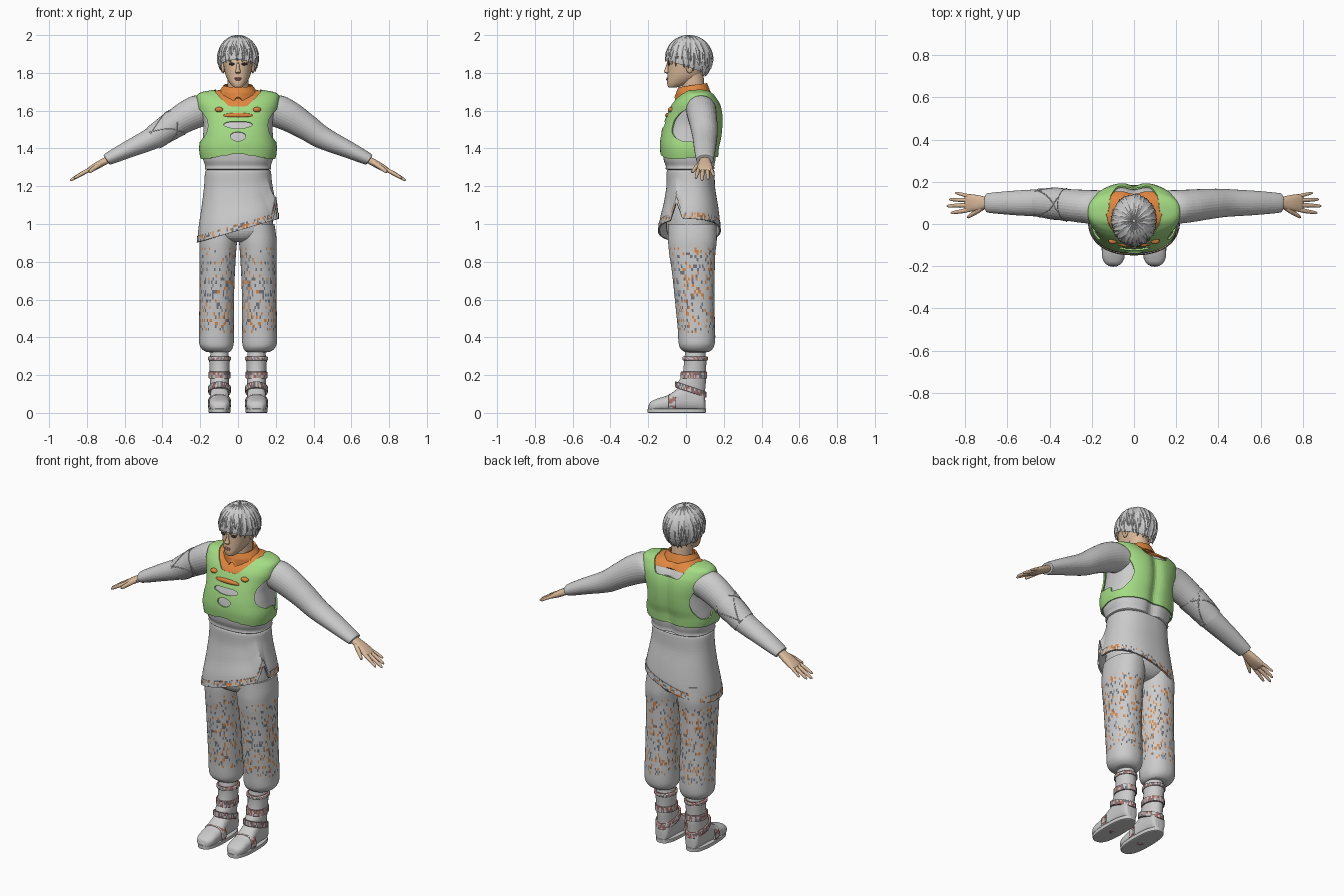
import bpy, bmesh, math, random
from mathutils import Vector as V

if "Cube" in bpy.data.objects:
    bpy.data.objects.remove(bpy.data.objects["Cube"])

random.seed(4)
X, Y, Z = V((1, 0, 0)), V((0, 1, 0)), V((0, 0, 1))


def material(name, *rgb):
    m = bpy.data.materials.new(name)
    m.diffuse_color = (*rgb, 1)
    m.use_nodes = True
    m.node_tree.nodes["Principled BSDF"].inputs["Base Color"].default_value = m.diffuse_color
    return m


SKIN = material("skin", .72, .50, .33)
GREEN = material("green", .37, .72, .23)
ORANGE = material("orange", .75, .24, .05)
SLATE = material("slate", .16, .18, .22)
RED = material("red_brown", .38, .15, .13)
DARK = material("dark", .03, .03, .03)
LIP = material("lip", .58, .30, .24)


def finish(name, bm, mat=None, mirror=False, solid=0):
    me = bpy.data.meshes.new(name)
    bm.to_mesh(me)
    bm.free()
    ob = bpy.data.objects.new(name, me)
    bpy.context.collection.objects.link(ob)
    if mat:
        me.materials.append(mat)
    if solid:
        s = ob.modifiers.new("thickness", 'SOLIDIFY')
        s.thickness, s.offset = solid, 0
    if mirror:
        ob.modifiers.new("mirror", 'MIRROR')
    return ob


def spline(keys, sub):
    """Monotone cubic interpolation of key tuples."""
    d = [[b - a for a, b in zip(p, q)] for p, q in zip(keys, keys[1:])]

    def slope(i, c):
        if i == 0 or i == len(d):
            return d[min(i, len(d) - 1)][c]
        a, b = d[i - 1][c], d[i][c]
        return 0 if a * b <= 0 else math.copysign(min(abs(a + b) / 2, 3 * min(abs(a), abs(b))), a)
    out = []
    for i in range(len(d)):
        for s in range(sub):
            t = s / sub
            h = t * t * (3 - 2 * t)
            out.append([keys[i][c] + h * d[i][c] + (t**3 - 2 * t * t + t) * slope(i, c)
                        + (t**3 - t * t) * slope(i + 1, c) for c in range(len(keys[0]))])
    return out + [list(keys[-1])]


def tube(name, keys, u=X, v=Y, e=2, seg=32, sub=4, mat=None, caps=True, deform=None, mirror=False, solid=0):
    """Loft of superellipse sections; key = (x, y, z, radius along u, radius along v)."""
    bm = bmesh.new()
    rings = []
    for x, y, z, ra, rb in spline(keys, sub):
        ring = []
        for j in range(seg):
            a = math.tau * j / seg
            c, s = math.cos(a), math.sin(a)
            p = V((x, y, z)) + u * (ra * math.copysign(abs(c)**(2 / e), c)) \
                + v * (rb * math.copysign(abs(s)**(2 / e), s))
            ring.append(bm.verts.new(deform(p) if deform else p))
        rings.append(ring)
    for r, q in zip(rings, rings[1:]):
        for j in range(seg):
            k = (j + 1) % seg
            bm.faces.new((r[j], r[k], q[k], q[j]))
    if caps:
        bm.faces.new(rings[0])
        bm.faces.new(rings[-1])
    bmesh.ops.recalc_face_normals(bm, faces=bm.faces)
    return finish(name, bm, mat, mirror, solid)


def upright(*secs, grow=0):
    """Sections (z, x centre, x radius, front y, back y) as tube keys."""
    return [(x, (f + b) / 2, z, r + grow, (b - f) / 2 + grow) for z, x, r, f, b in secs]


def speckle(ob, mats, chance, lo=-1, hi=9):
    ob.data.materials.clear()
    for m in [None] + mats:
        ob.data.materials.append(m)
    for p in ob.data.polygons:
        if lo < p.center.z < hi and random.random() < chance:
            p.material_index = random.randint(1, len(mats))


def ball(name, loc, scale, mat=None, mirror=False):
    bm = bmesh.new()
    bmesh.ops.create_uvsphere(bm, u_segments=20, v_segments=12, radius=1)
    for p in bm.verts:
        p.co = V([l + c * s for l, c, s in zip(loc, p.co, scale)])
    return finish(name, bm, mat, mirror)


# Torso with spine groove
def spine(p):
    if p.y > .05:
        p.y -= .018 * math.exp(-(p.x / .035)**2)
    return p


torso = tube("torso_top", upright(
    (1.285, 0, .155, -.09, .14), (1.292, 0, .176, -.108, .155), (1.305, 0, .174, -.107, .154),
    (1.34, 0, .184, -.118, .16), (1.40, 0, .193, -.125, .165), (1.46, 0, .186, -.122, .178),
    (1.52, 0, .182, -.108, .184), (1.58, 0, .192, -.086, .183), (1.63, 0, .205, -.064, .172),
    (1.665, 0, .207, -.035, .152), (1.685, 0, .19, -.01, .135), (1.70, 0, .11, .0, .115),
    (1.71, 0, .06, .0, .09)), e=2.5, seg=160, sub=7, deform=spine)


# Shells lifted from the torso surface: harness and yoke
def shell(name, keep, lift, mat):
    bm = bmesh.new()
    bm.from_mesh(torso.data)
    bm.normal_update()
    for p, n in [(p, p.normal.copy()) for p in bm.verts]:
        p.co += n * lift
    drop = [f for f in bm.faces if not keep(*f.calc_center_median())]
    bmesh.ops.delete(bm, geom=drop, context='FACES')
    for _ in range(5):
        new = {}
        for p in bm.verts:
            near = [e.other_vert(p).co for e in p.link_edges if e.is_boundary]
            if len(near) == 2:
                new[p] = p.co * .5 + (near[0] + near[1]) * .25
        for p, co in new.items():
            p.co = co
    return finish(name, bm, mat, solid=.008)


def in_harness(x, y, z):
    a = abs(x)
    low = 1.345 + (.03 * max(0, 1 - a / .17) if y < 0 else .01)
    if z < low:
        return False
    if z < 1.40:
        return True
    if y < .05:
        holes = (x / .08)**2 + ((z - 1.525) / .018)**2 < 1 or (x / .045)**2 + ((z - 1.463) / .024)**2 < 1
        side = .155 + 6 * (z - 1.52)**2 if z < 1.66 else 1
        return a < side and not holes and (z < 1.62 or a > .05 + (z - 1.62) * .9)
    side = .135 + 4.5 * (z - 1.5)**2 if z < 1.66 else 1
    return a < side and (z < 1.635 or a > .075 + (z - 1.635) * .6)


def in_yoke(x, y, z):
    return abs(x) < .135 and z > (1.615 if y < .05 else 1.665)


shell("harness", in_harness, .009, GREEN)
shell("shirt_yoke", in_yoke, .003, ORANGE)
ball("chest_toggle", (0, -.096, 1.575), (.08, .014, .014), ORANGE)
ball("chest_button", (.1, -.078, 1.605), (.022, .018, .014), ORANGE, True)


# Shirt collar: stand and folded points
def slant(p):
    p.z += .15 * (p.y - .03)
    return p


def points(p):
    if p.y < 0 and p.z < 1.70:
        p.z -= .045 * max(0, 1 - abs(abs(p.x) - .045) / .04)
    return slant(p)


tube("collar_stand", upright((1.66, 0, .085, -.045, .115), (1.73, 0, .07, -.035, .105)),
     seg=48, mat=ORANGE, caps=False, deform=slant, solid=.006)
tube("collar_fold", upright((1.685, 0, .105, -.058, .127), (1.71, 0, .09, -.048, .118), (1.733, 0, .074, -.039, .109)),
     seg=96, mat=ORANGE, caps=False, deform=points, solid=.005)

# Sleeves, arm wrap and hands
UP = V((.55, 0, .835))
tube("sleeve", [(.08, .08, 1.60, .05, .06), (.17, .08, 1.605, .08, .09), (.26, .085, 1.575, .078, .083),
                (.36, .095, 1.515, .072, .07), (.45, .1, 1.455, .065, .06), (.58, .1, 1.395, .057, .046),
                (.685, .1, 1.345, .047, .033), (.695, .1, 1.34, .045, .03), (.697, .1, 1.34, .03, .018)],
     u=Y, v=UP, sub=6, mirror=True)
LEFT_UP = V((-.55, 0, .835))
wrap = [(-.32, .09, 1.54, .078, .078), (-.36, .095, 1.515, .0755, .0735), (-.45, .1, 1.455, .068, .0635)]
tube("arm_wrap", wrap, u=Y, v=LEFT_UP, sub=6)
path = spline(wrap, 12)
for k in range(6):
    cu = bpy.data.curves.new("arm_wrap_cord", 'CURVE')
    cu.dimensions, cu.bevel_depth, cu.bevel_resolution = '3D', .0025, 1
    sp = cu.splines.new('POLY')
    sp.points.add(len(path) - 1)
    for i, (x, y, z, ra, rb) in enumerate(path):
        a = k * math.tau / 6 + (1 if k % 2 else -1) * i * .07
        co = V((x, y, z)) + Y * ra * math.cos(a) + LEFT_UP * rb * math.sin(a)
        sp.points[i].co = (*co, 1)
    bpy.context.collection.objects.link(bpy.data.objects.new("arm_wrap_cord", cu))


def slope_z(x):
    return 1.335 - .56 * (x - .70)


def digit(name, x0, y0, x1, y1, r, drop=0):
    keys = []
    for t, k in ((0, .9), (.35, 1), (.6, .88), (.9, .7), (1, .25)):
        x = x0 + (x1 - x0) * t
        keys.append((x, y0 + (y1 - y0) * t, slope_z(x) - drop * t + .008 * t * (1 - t), r * k, r * k))
    tube(name, keys, u=Y, v=UP, seg=12, sub=3, mat=SKIN, mirror=True)


tube("palm", [(.66, .1, slope_z(.66), .026, .02), (.70, .1, slope_z(.70), .028, .019),
              (.74, .1, slope_z(.74), .037, .019), (.785, .1, slope_z(.785), .042, .014),
              (.80, .1, slope_z(.80), .034, .008)], u=Y, v=UP, e=2.4, mat=SKIN, mirror=True)
for name, y0, x1, y1, r in (("index_finger", .068, .868, .052, .0105), ("middle_finger", .09, .888, .085, .011),
                            ("ring_finger", .112, .876, .117, .0105), ("little_finger", .131, .848, .148, .009)):
    digit(name, .775, y0, x1, y1, r)
digit("thumb", .715, .078, .79, .032, .013, .012)


# Tunic skirt with slanted hem, side slit and patterned trim
def hem(p):
    slit = max(0, 1 - abs(p.y + .05) / .032) * .09 if p.x > 0 else 0
    return .965 + .29 * p.x + slit


def skirt_drop(p):
    p.z = 1.285 - (1.285 - p.z) / .355 * (1.285 - hem(p))
    return p


def trim_drop(p):
    p.z = hem(p) + p.z - .93
    return p


tube("tunic_skirt", upright((1.285, 0, .166, -.095, .145), (1.27, 0, .172, -.1, .148), (1.2, 0, .177, -.1, .15),
                            (1.1, 0, .19, -.113, .163), (1.0, 0, .206, -.134, .175), (.93, 0, .212, -.142, .178)),
     e=2.3, seg=160, sub=5, caps=False, deform=skirt_drop, solid=.006)
trim = tube("hem_trim", upright((.93, 0, .216, -.146, .182), (.965, 0, .213, -.142, .18)),
            e=2.3, seg=160, sub=3, caps=False, deform=trim_drop, solid=.005)
speckle(trim, [ORANGE, SLATE], .4)

# Trousers: hips and speckled legs
tube("hips", upright((.905, 0, .05, -.04, .07), (.925, 0, .13, -.085, .13), (.98, 0, .185, -.105, .16),
                     (1.06, 0, .182, -.105, .16), (1.2, 0, .165, -.09, .14)), e=2.3, seg=48)
legs = tube("trouser_leg", upright(
    (1.0, .098, .095, -.095, .16), (.92, .104, .1, -.095, .163), (.85, .107, .097, -.09, .156),
    (.75, .11, .094, -.075, .152), (.65, .112, .092, -.064, .15), (.55, .113, .092, -.054, .151),
    (.45, .114, .092, -.044, .154), (.38, .114, .092, -.04, .154), (.345, .112, .084, -.032, .145),
    (.325, .107, .066, -.01, .125), (.32, .1, .045, .01, .1)), e=2.2, seg=80, sub=6, mirror=True)
speckle(legs, [ORANGE, SLATE], .2, .42, .875)

# Boots: sole, foot, shaft, straps
foot = [(.098, y, h / 2 + .008, w, h / 2) for y, w, h in (
    (-.2, .012, .025), (-.188, .038, .05), (-.15, .054, .068), (-.09, .055, .088), (-.04, .051, .125),
    (0, .049, .145), (.07, .046, .14), (.095, .036, .11), (.102, .015, .06))]
tube("boot_foot", foot, u=X, v=Z, e=2.5, seg=40, mirror=True)
tube("boot_sole", upright((0, .098, .054, -.196, .1), (.004, .098, .059, -.203, .106),
                          (.02, .098, .059, -.203, .106), (.024, .098, .054, -.197, .1)), e=2.6, seg=48, mirror=True)
shaft = ((.07, .098, .046, -.045, .098), (.15, .098, .05, -.045, .104), (.2, .098, .051, -.02, .105),
         (.25, .098, .053, -.012, .107), (.285, .098, .055, -.012, .109), (.295, .098, .05, -.008, .105),
         (.35, .1, .045, .0, .1))
tube("boot_shaft", upright(*shaft), seg=40, mirror=True)


def strap(name, z, half, r, f, b, tilt=0):
    def lean(p):
        p.z -= tilt * (p.y - .03)
        return p
    ob = tube(name, upright((z - half, .098, r - .004, f, b), (z - half + .004, .098, r, f - .003, b + .003),
                            (z + half - .004, .098, r, f - .003, b + .003), (z + half, .098, r - .004, f, b)),
              seg=64, sub=2, deform=lean, mirror=True)
    speckle(ob, [RED, RED, SLATE], .6)


strap("ankle_strap", .2, .018, .058, -.025, .109)
strap("instep_strap", .122, .016, .06, -.055, .106, .33)
strap("boot_cuff_strap", .288, .01, .061, -.016, .113)
toe_strap = tube("toe_strap", [(.098, y, .05, r, r * .83) for y, r in ((-.092, .055), (-.088, .06), (-.056, .062), (-.052, .057))],
                 u=X, v=Z, e=2.5, seg=40, sub=2, mirror=True)
speckle(toe_strap, [RED, RED, SLATE], .6)

# Neck, head and face
tube("neck", [(0, .04, 1.65, .062, .066), (0, .038, 1.72, .056, .06), (0, .03, 1.82, .056, .06)], mat=SKIN)
tube("head", upright((1.722, 0, .014, -.088, -.06), (1.728, 0, .028, -.096, -.03), (1.75, 0, .047, -.1, .03),
                     (1.78, 0, .063, -.098, .075), (1.82, 0, .073, -.097, .1), (1.86, 0, .078, -.095, .11),
                     (1.91, 0, .076, -.084, .11), (1.95, 0, .058, -.055, .09), (1.975, 0, .02, -.01, .04)),
     e=2.2, seg=48, mat=SKIN)
tube("nose", [(0, -.092, 1.855, .006, .008), (0, -.098, 1.825, .009, .012), (0, -.101, 1.806, .014, .016),
              (0, -.096, 1.797, .009, .008)], mat=SKIN, seg=20)
ball("eye", (.032, -.09, 1.847), (.015, .007, .007), DARK, True)
ball("upper_lip", (0, -.098, 1.772), (.021, .006, .004), LIP)
ball("lower_lip", (0, -.098, 1.765), (.017, .007, .005), LIP)
ball("ear", (.078, .02, 1.83), (.011, .02, .032), SKIN, True)


# Hair: scalp cap and layered locks
def dome(a, phi, lift):
    return V(((.103 + lift) * math.sin(phi) * math.cos(a), .015 + (.12 + lift) * math.sin(phi) * math.sin(a),
              1.87 + (.12 + lift) * math.cos(phi)))


def hair_edge(a):
    return math.radians(112 + 20 * math.sin(a))


bm = bmesh.new()
rows = [[bm.verts.new(dome(math.tau * j / 48, (.02 + .96 * i / 14) * hair_edge(math.tau * j / 48), 0))
         for j in range(48)] for i in range(15)]
for r, q in zip(rows, rows[1:]):
    for j in range(48):
        bm.faces.new((r[j - 1], q[j - 1], q[j], r[j]))
bm.faces.new(rows[0])
finish("hair_cap", bm, solid=.004)

bm = bmesh.new()
for layer, count in ((0, 38), (1, 30), (2, 20)):
    for k in range(count):
        a0 = math.tau * (k + random.uniform(-.3, .3)) / count
        end = hair_edge(a0) * (1.02 - .17 * layer) + random.uniform(-.05, .07)
        twist = random.uniform(-.25, .25)
        prev = None
        for i in range(13):
            t = i / 12
            a, phi = a0 + twist * t * t, .06 + (end - .06) * t
            w = (.003 + .015 * math.sin(min(1, t * 1.6) * math.pi / 2)) * (1 - t**4) + .0005
            side = V((-math.sin(a), math.cos(a), 0)) * w
            lift = .001 + .0025 * layer
            row = [bm.verts.new(dome(a, phi, lift) - side), bm.verts.new(dome(a, phi, lift + .005)),
                   bm.verts.new(dome(a, phi, lift) + side)]
            if prev:
                for m in (0, 1):
                    bm.faces.new((prev[m], row[m], row[m + 1], prev[m + 1]))
            prev = row
finish("hair_locks", bm)

# Smooth shading with kept edges
meshes = [o for o in bpy.data.objects if o.type == 'MESH']
for o in bpy.context.view_layer.objects:
    o.select_set(o in meshes)
bpy.context.view_layer.objects.active = meshes[0]
bpy.ops.object.shade_smooth_by_angle(angle=math.radians(40))
